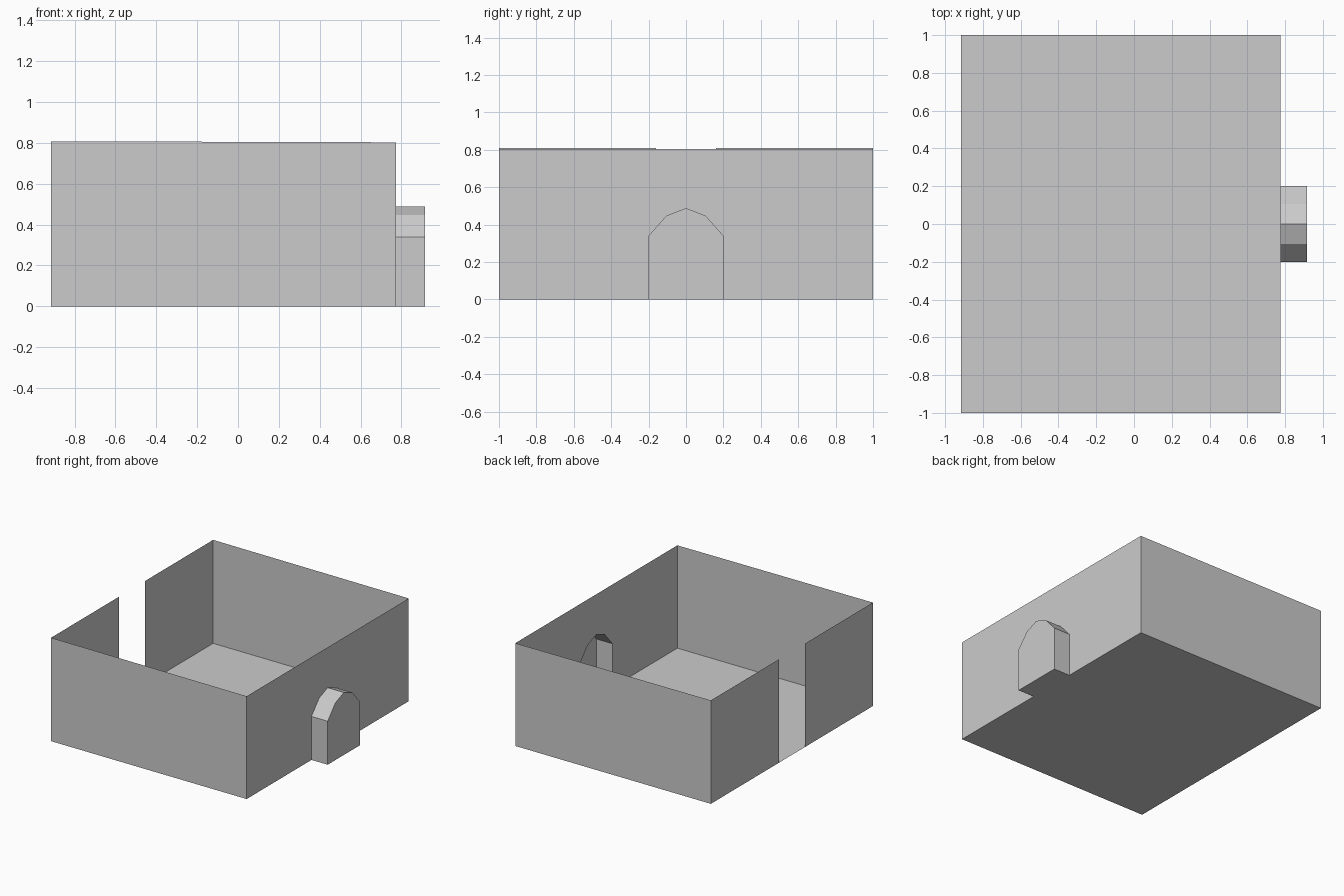
import bpy

if "Cube" in bpy.data.objects:
    bpy.data.objects.remove(bpy.data.objects["Cube"])

X0, X1, X2 = -0.915, 0.775, 0.915   # door wall, niche wall, niche back
H0, H1 = 0.808, 0.803               # wall heights at the two ends
GAP = 0.16                          # half width of the doorway
ARCH = [(-0.2, 0), (-0.2, 0.34), (-0.105, 0.447), (0, 0.488),
        (0.105, 0.447), (0.2, 0.34), (0.2, 0)]


def sheet(name, faces):
    """Make one object from a list of polygons, each a list of points."""
    verts, polys = [], []
    for face in faces:
        polys.append(range(len(verts), len(verts) + len(face)))
        verts += face
    mesh = bpy.data.meshes.new(name)
    mesh.from_pydata(verts, [], [list(p) for p in polys])
    mesh.update()
    obj = bpy.data.objects.new(name, mesh)
    bpy.context.collection.objects.link(obj)
    return obj


# Floor
sheet("floor", [[(X0, -1, 0), (X1, -1, 0), (X1, 1, 0), (X0, 1, 0)]])

# Side walls, and the two halves of the door wall
for s, side in ((-1, "front"), (1, "back")):
    sheet(side + "_wall", [[(X0, s, 0), (X1, s, 0), (X1, s, H1), (X0, s, H0)][::-s]])
    sheet(side + "_door_wall", [[(X0, s, 0), (X0, s, H0),
                                 (X0, s * GAP, H0), (X0, s * GAP, 0)][::-s]])

# Wall with the arched opening
outline = [(-1, 0)] + ARCH + [(1, 0), (1, H1), (-1, H1)]
sheet("niche_wall", [[(X1, y, z) for y, z in outline]])

# Arched niche: shell, floor and back
pairs = zip(ARCH, ARCH[1:] + ARCH[:1])
niche = [[(X1, *a), (X1, *b), (X2, *b), (X2, *a)] for a, b in pairs]
niche.append([(X2, y, z) for y, z in ARCH[::-1]])
sheet("niche", niche)
